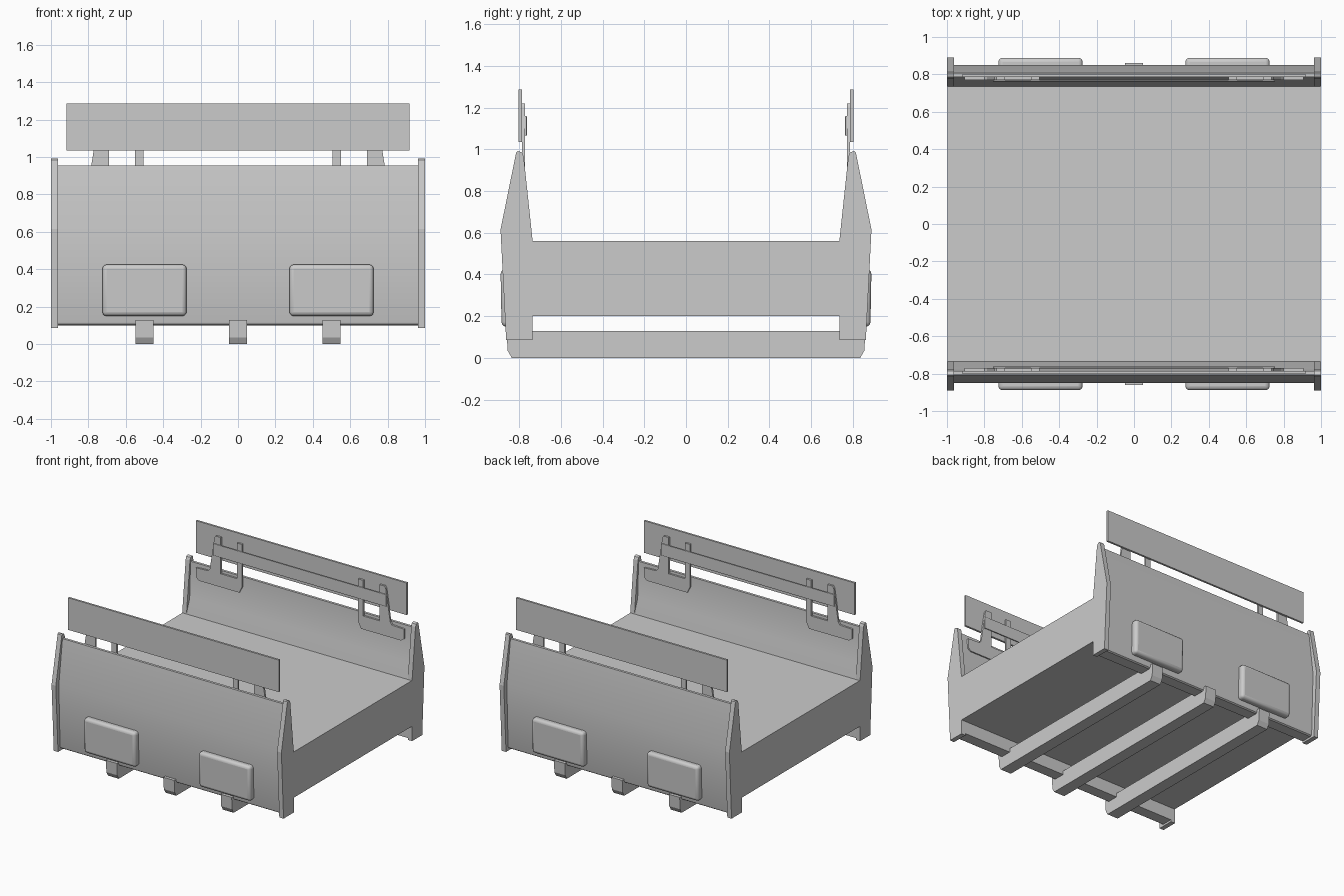
import bpy, bmesh, math
from mathutils import Vector

if "Cube" in bpy.data.objects:
    bpy.data.objects.remove(bpy.data.objects["Cube"])


def prism(name, pts, axis, lo, hi, sign=1, bevel=0.0):
    """Extrude a 2D profile: axis 'X' takes (y, z) points, axis 'Y' takes (x, z) points."""
    def place(p, d):
        if axis == 'X':
            return Vector((d, p[0] * sign, p[1]))
        return Vector((p[0], d * sign, p[1]))
    bm = bmesh.new()
    a = [bm.verts.new(place(p, lo)) for p in pts]
    b = [bm.verts.new(place(p, hi)) for p in pts]
    bm.faces.new(a)
    bm.faces.new(b[::-1])
    n = len(pts)
    for i in range(n):
        j = (i + 1) % n
        bm.faces.new((a[j], a[i], b[i], b[j]))
    bmesh.ops.recalc_face_normals(bm, faces=bm.faces)
    me = bpy.data.meshes.new(name)
    bm.to_mesh(me)
    bm.free()
    ob = bpy.data.objects.new(name, me)
    bpy.context.collection.objects.link(ob)
    if bevel:
        m = ob.modifiers.new("bevel", 'BEVEL')
        m.width = bevel
        m.segments = 2
        m.limit_method = 'ANGLE'
        m.angle_limit = math.radians(40)
    return ob


def smooth(ob, angle=30):
    bpy.ops.object.select_all(action='DESELECT')
    ob.select_set(True)
    bpy.context.view_layer.objects.active = ob
    bpy.ops.object.shade_smooth_by_angle(angle=math.radians(angle))


def rect(a0, a1, b0, b1):
    return [(a0, b0), (a1, b0), (a1, b1), (a0, b1)]


# Deck slab
prism("deck", rect(-0.74, 0.74, 0.2, 0.56), 'X', -0.998, 0.998)

# Cross beams under the deck
beam = [(-0.835, 0), (0.835, 0), (0.855, 0.035), (0.86, 0.13),
        (-0.86, 0.13), (-0.855, 0.035)]
for x in (-0.5, 0, 0.5):
    prism("cross_beam", beam, 'X', x - 0.047, x + 0.047)

# Profiles in (outward y, z)
wall = [(0.735, 0.1), (0.822, 0.1), (0.832, 0.107), (0.836, 0.12), (0.851, 0.61),
        (0.806, 0.955), (0.786, 0.955), (0.775, 0.67), (0.735, 0.56)]
plate = [(0.735, 0.085), (0.862, 0.085), (0.889, 0.615), (0.814, 0.985),
         (0.806, 0.992), (0.786, 0.985), (0.778, 0.965), (0.735, 0.56)]

# Bracket outline in (x, z), right-hand end
bracket = [(0.505, 1.215), (0.505, 0.88), (0.53, 0.83), (0.88, 0.83), (0.905, 0.85),
           (0.905, 0.925), (0.80, 0.93), (0.785, 0.95), (0.745, 1.205), (0.735, 1.22),
           (0.69, 1.22), (0.69, 0.935), (0.55, 0.935), (0.55, 1.215)]

for s in (-1, 1):
    # Side wall and its end plates
    smooth(prism("side_wall", wall, 'X', -0.965, 0.965, s))
    for e in (-1, 1):
        prism("end_plate", plate, 'X', e * 0.963, e * 1.0, s)
        # Rounded box on the outer wall face
        box = prism("wall_box", rect(e * 0.275, e * 0.725, 0.15, 0.425), 'Y', 0.80, 0.889, s)
        for v in box.data.vertices:
            if abs(v.co.y) > 0.85 and v.co.z < 0.3:
                v.co.y = s * 0.884
        m = box.modifiers.new("bevel", 'BEVEL')
        m.width = 0.022
        m.segments = 3
        smooth(box, 40)
        # Bracket holding the upper board
        prism("board_bracket", [(e * x, z) for x, z in bracket], 'Y', 0.771, 0.786, s)
    # Upper board and the inner rail
    prism("upper_board", rect(-0.917, 0.917, 1.035, 1.287), 'Y', 0.786, 0.802, s)
    prism("inner_rail", rect(-0.755, 0.755, 1.065, 1.16), 'Y', 0.763, 0.772, s, 0.003)
